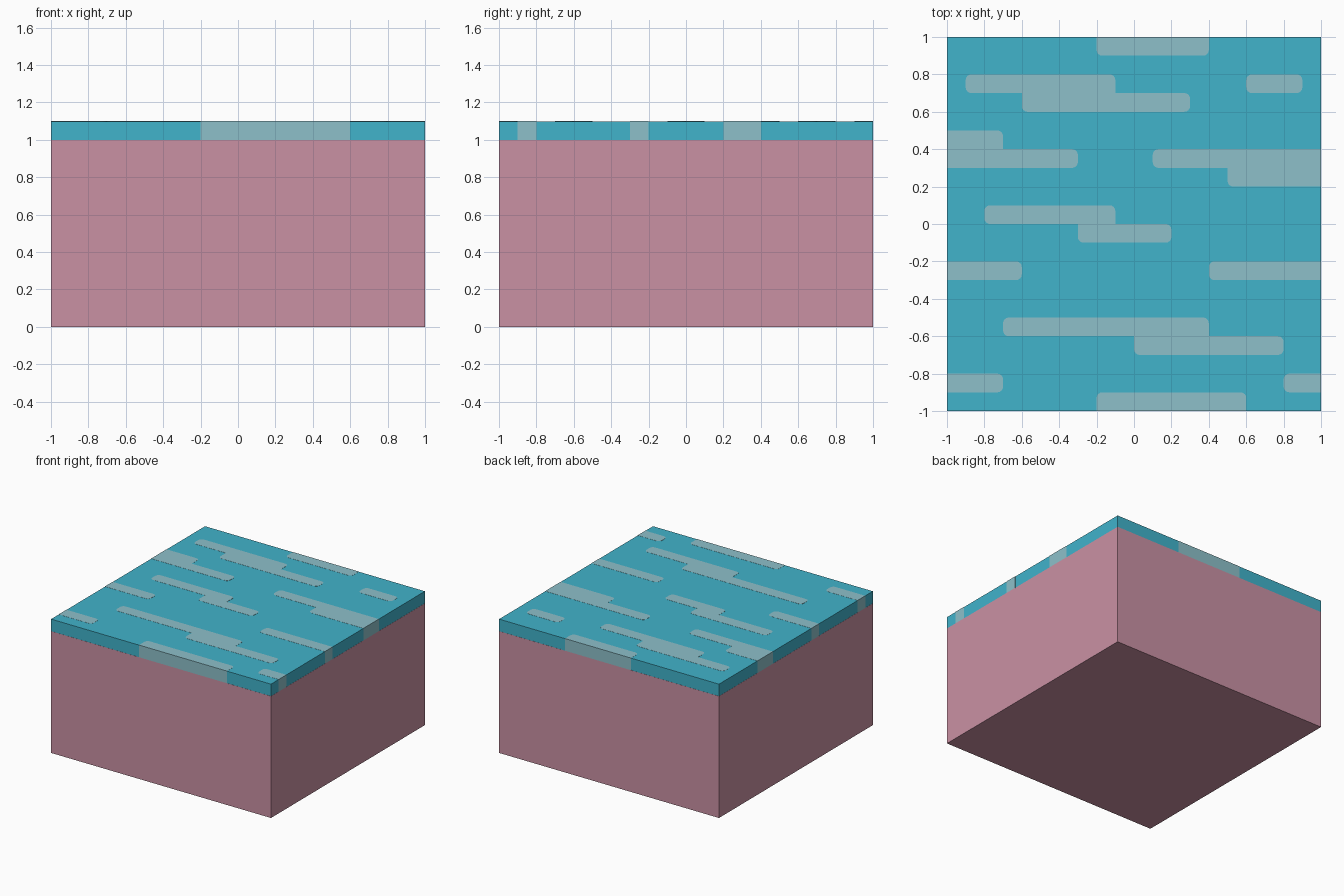
import bpy, bmesh, math

if "Cube" in bpy.data.objects:
    bpy.data.objects.remove(bpy.data.objects["Cube"])

def material(name, rgb):
    m = bpy.data.materials.new(name)
    lin = [(c / 255 / 12.92) if c < 10 else ((c / 255 + 0.055) / 1.055) ** 2.4 for c in rgb]
    m.diffuse_color = (*lin, 1)
    m.use_nodes = True
    m.node_tree.nodes["Principled BSDF"].inputs["Base Color"].default_value = m.diffuse_color
    return m

pink = material("pink", (202, 145, 164))
teal = material("teal", (65, 179, 203))
pale = material("pale_blue_grey", (141, 192, 202))

def finish(name, bm, mat):
    bmesh.ops.recalc_face_normals(bm, faces=bm.faces)
    me = bpy.data.meshes.new(name)
    bm.to_mesh(me)
    bm.free()
    me.materials.append(mat)
    bpy.context.collection.objects.link(bpy.data.objects.new(name, me))

def prism(bm, outline, z0, z1):
    face = bm.faces.new([bm.verts.new((x, y, z0)) for x, y in outline])
    top = bmesh.ops.extrude_face_region(bm, geom=[face], use_keep_orig=True)["geom"]
    for v in top:
        if isinstance(v, bmesh.types.BMVert):
            v.co.z = z1

def block(name, half, z0, z1, mat):
    bm = bmesh.new()
    prism(bm, [(-half, -half), (half, -half), (half, half), (-half, half)], z0, z1)
    finish(name, bm, mat)

# Base and the coloured layer on top (a hair inside the streaks)
block("base_block", 1.0, 0, 1.0, pink)
block("top_layer", 0.999, 1.0, 1.099, teal)

# Streaks: x start, x end, lower y; every row is 0.1 deep
STREAKS = [(-.2, .4, .9), (-.9, -.1, .7), (.6, .9, .7), (-.6, .3, .6),
           (-1, -.7, .4), (-1, -.3, .3), (.1, 1, .3), (.5, 1, .2),
           (-.8, -.1, 0), (-.3, .2, -.1), (-1, -.6, -.3), (.4, 1, -.3),
           (-.7, .4, -.6), (0, .8, -.7), (-1, -.7, -.9), (.8, 1, -.9),
           (-.2, .6, -1)]
R, E = 0.03, 1e-4

def is_square(x, y, own):
    # corners on the model edge or against a neighbouring streak stay square
    if abs(x) > 1 - E or abs(y) > 1 - E:
        return True
    return any(s != own and s[0] - E < x < s[1] + E and s[2] - E < y < s[2] + .1 + E
               for s in STREAKS)

def streak_outline(s):
    x0, x1, y0 = s
    y1 = y0 + 0.1
    pts = []
    for k, (x, y, sx, sy) in enumerate([(x1, y1, 1, 1), (x0, y1, -1, 1),
                                        (x0, y0, -1, -1), (x1, y0, 1, -1)]):
        if is_square(x, y, s):
            pts.append((x, y))
            continue
        for i in range(5):
            a = (k + i / 4) * math.pi / 2
            pts.append((x - sx * R + R * math.cos(a), y - sy * R + R * math.sin(a)))
    return pts

bm = bmesh.new()
for s in STREAKS:
    prism(bm, streak_outline(s), 1.0, 1.1)
finish("streaks", bm, pale)
